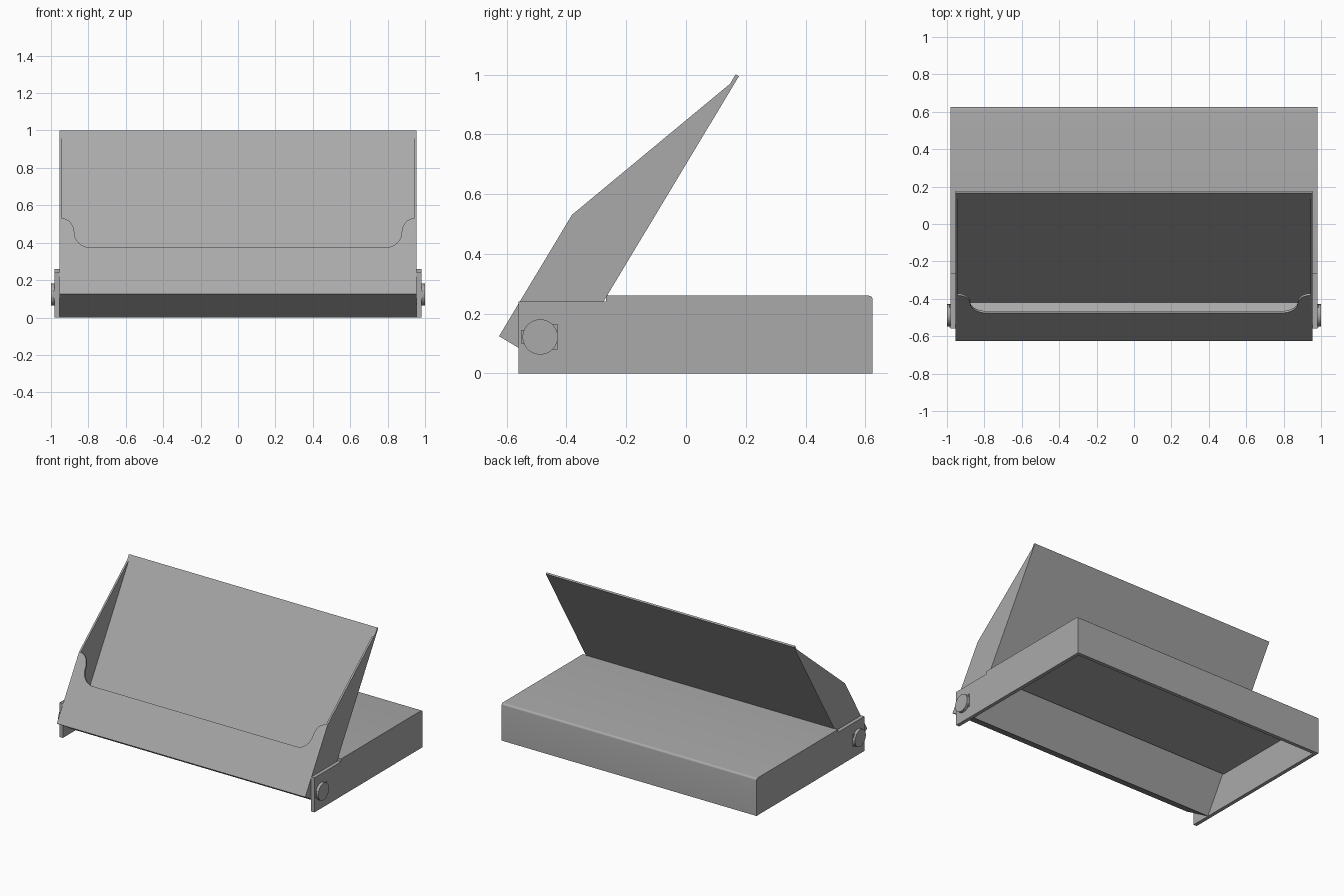
import bpy, bmesh, math
from mathutils import Vector

if "Cube" in bpy.data.objects:
    bpy.data.objects.remove(bpy.data.objects["Cube"])

grey = bpy.data.materials.new("dark_grey_plastic")
grey.diffuse_color = (0.4, 0.4, 0.4, 1)
grey.use_nodes = True
grey.node_tree.nodes["Principled BSDF"].inputs["Base Color"].default_value = grey.diffuse_color


def prism(name, outline, place, depth, mirror=False):
    """Sweep a 2D outline along a depth vector; place() maps 2D points to 3D."""
    bm = bmesh.new()
    face = bm.faces.new([bm.verts.new(place(a, b)) for a, b in outline])
    swept = bmesh.ops.extrude_face_region(bm, geom=[face])
    moved = [g for g in swept["geom"] if isinstance(g, bmesh.types.BMVert)]
    bmesh.ops.translate(bm, verts=moved, vec=Vector(depth))
    bmesh.ops.recalc_face_normals(bm, faces=bm.faces)
    mesh = bpy.data.meshes.new(name)
    bm.to_mesh(mesh)
    bm.free()
    mesh.materials.append(grey)
    obj = bpy.data.objects.new(name, mesh)
    bpy.context.collection.objects.link(obj)
    if mirror:
        obj.modifiers.new("mirror", "MIRROR")
    return obj


W, LID_W, SKIN = 0.98, 0.955, 0.0125
INNER = LID_W - SKIN

# Rounded top back edge shared by the base parts
R = 0.014
rounded = [(0.625 - R + R * math.sin(math.pi / 2 * i / 5),
            0.26 - R + R * math.cos(math.pi / 2 * i / 5)) for i in range(6)]

# Base: two side cheeks, with a lowered front part
prism("base_side",
      [(-0.56, 0), (-0.56, 0.24), (-0.268, 0.24), (-0.268, 0.26)] + rounded + [(0.625, 0)],
      lambda y, z: (LID_W, y, z), (W - LID_W, 0, 0), mirror=True)

# Base: top plate and back wall, open underneath and at the front
prism("base_top_and_back",
      [(-0.268, 0.26)] + rounded +
      [(0.625, 0), (0.60, 0), (0.60, 0.235), (-0.268, 0.235)],
      lambda y, z: (-LID_W, y, z), (2 * LID_W, 0, 0))

# Tilted lid frame: u runs up the slope, v points out to the front
corner = Vector((0, -0.42, 0.001))
up = Vector((0, 0.515, 0.857)).normalized()
out = Vector((0, -up.z, up.y))
LENGTH, DEPTH, BEND = 1.159, 0.24, 0.474


def lid_point(x, u, v):
    return corner + Vector((x, 0, 0)) + up * u + out * v


# Lid: tapered side walls
prism("lid_side",
      [(0, 0), (LENGTH, 0), (LENGTH, SKIN), (1.122, SKIN), (BEND, DEPTH), (0, DEPTH)],
      lambda u, v: lid_point(INNER, u, v), (SKIN, 0, 0), mirror=True)

# Lid: long back plate and the floor of the pocket
prism("lid_back_and_floor",
      [(0, 0), (LENGTH, 0), (LENGTH, SKIN), (0.02, SKIN),
       (0.02, DEPTH - SKIN), (0, DEPTH - SKIN)],
      lambda u, v: lid_point(-INNER, u, v), (2 * INNER, 0, 0))

# Lid: front cover with an S-curve rising to each side
LOW, MID, N = 0.29, 0.383, 8
half = []
for i in range(N + 1):
    t = math.pi / 2 * i / N
    half.append((0.785 + 0.09 * math.sin(t), MID - (MID - LOW) * math.cos(t)))
for i in range(1, N + 1):
    t = math.pi / 2 * i / N
    half.append((INNER - (INNER - 0.875) * math.cos(t), MID + (BEND - MID) * math.sin(t)))
outline = [(-INNER, 0), (INNER, 0)] + half[::-1] + [(-x, u) for x, u in half]
prism("lid_front_cover", outline,
      lambda x, u: lid_point(x, u, DEPTH - SKIN), out * SKIN)

# Hinge: round caps and the small keyed plate behind them
circle = [(-0.488 + 0.059 * math.cos(2 * math.pi * i / 48),
           0.122 + 0.059 * math.sin(2 * math.pi * i / 48)) for i in range(48)]
prism("hinge_cap", circle, lambda y, z: (W - 0.01, y, z), (0.03, 0, 0), mirror=True)
prism("hinge_key",
      [(-0.553, 0.10), (-0.50, 0.10), (-0.46, 0.08), (-0.43, 0.08),
       (-0.43, 0.165), (-0.46, 0.165), (-0.50, 0.145), (-0.553, 0.145)],
      lambda y, z: (W - 0.01, y, z), (0.017, 0, 0), mirror=True)

# Smooth the curved rims, keep the flat edges sharp
for obj in bpy.data.objects:
    obj.select_set(True)
    bpy.context.view_layer.objects.active = obj
bpy.ops.object.shade_smooth_by_angle(angle=math.radians(20))
